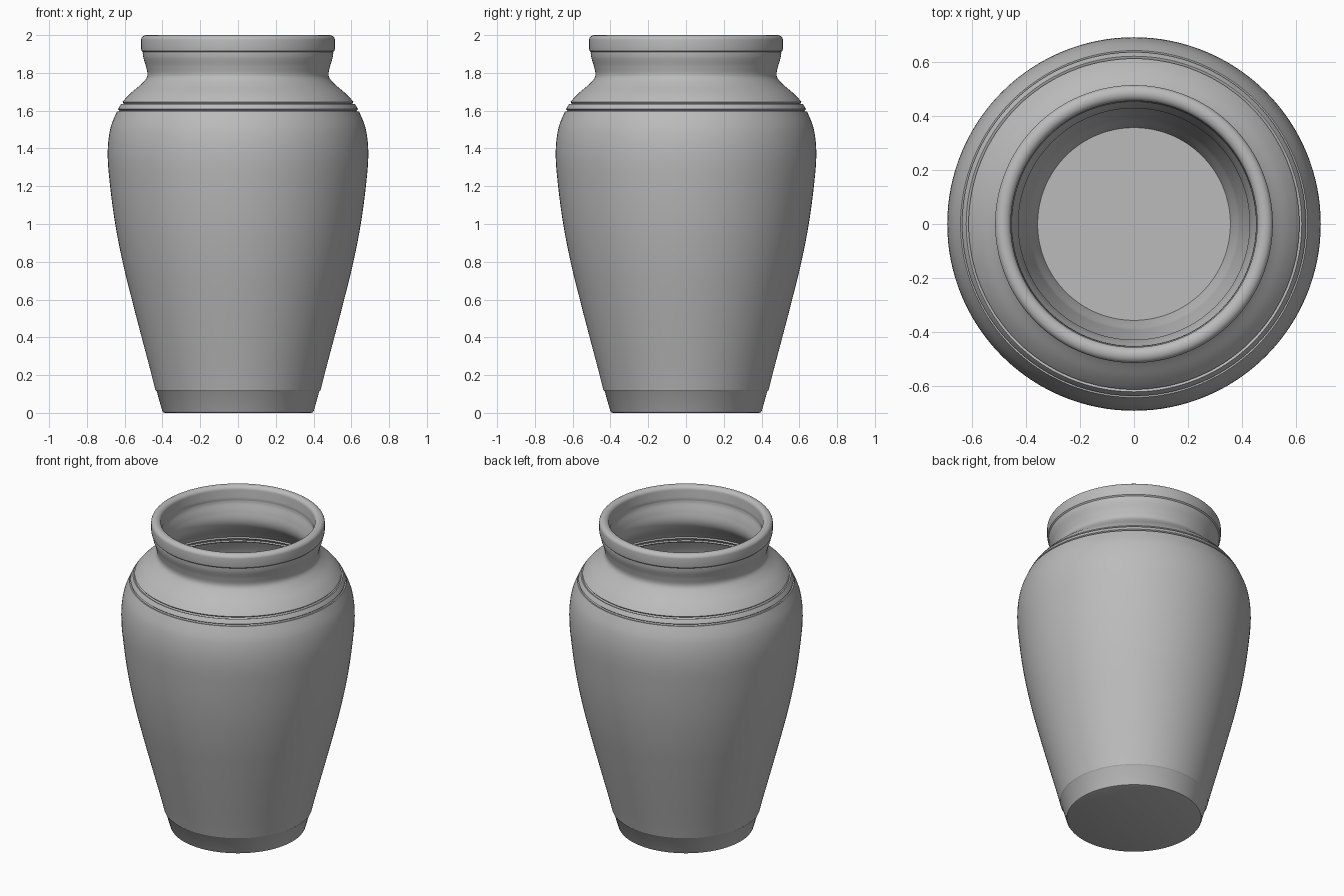
import bpy
import bmesh
import math
from mathutils import Vector

cube = bpy.data.objects.get("Cube")
if cube:
    bpy.data.objects.remove(cube, do_unlink=True)

WALL = 0.052
SEGMENTS = 128
GROOVES = (1.602, 1.64)

# Control points (height, radius) of the body from foot to lip
BODY = [(0.12, 0.437), (0.2, 0.457), (0.4, 0.51), (0.6, 0.562), (0.8, 0.611),
        (1.0, 0.65), (1.2, 0.677), (1.37, 0.69), (1.5, 0.677), (1.6, 0.639),
        (1.645, 0.612), (1.69, 0.571), (1.74, 0.513), (1.78, 0.481),
        (1.83, 0.486), (1.88, 0.501), (1.91, 0.505)]


def tangent(i):
    a, b = BODY[max(i - 1, 0)], BODY[min(i + 1, len(BODY) - 1)]
    return (b[1] - a[1]) / (b[0] - a[0])


def radius(z):
    """Smooth radius of the body at height z."""
    i = max(k for k in range(len(BODY) - 1) if BODY[k][0] <= z)
    (z0, r0), (z1, r1) = BODY[i], BODY[i + 1]
    h = z1 - z0
    t = (z - z0) / h
    return ((1 + 2 * t) * (1 - t) ** 2 * r0 + t * (1 - t) ** 2 * h * tangent(i)
            + t * t * (3 - 2 * t) * r1 + t * t * (t - 1) * h * tangent(i + 1))


def wall(depth):
    """Body profile pushed inward by depth, with the shoulder grooves."""
    zs = {z0 + (z1 - z0) * k / 6
          for (z0, _), (z1, _) in zip(BODY, BODY[1:]) for k in range(6)}
    zs = {z for z in zs if all(abs(z - g) > 0.008 for g in GROOVES)}
    zs |= {g + d for g in GROOVES for d in (-0.006, -0.004, 0.004, 0.006)}
    points = []
    for z in sorted(zs):
        e = 0.001
        low, high = max(z - e, BODY[0][0]), z + e
        slope = (radius(high) - radius(low)) / (high - low)
        normal = Vector((1, -slope)).normalized()
        cut = 0.009 if any(abs(z - g) < 0.005 for g in GROOVES) else 0
        points.append(Vector((radius(z), z)) - normal * (depth + cut))
    return [tuple(p) for p in points]


# Whole cross-section: underside, foot, outer wall, lip, inner wall, floor
foot = [(0, 0), (0.388, 0), (0.396, 0.003), (0.401, 0.01), (0.43, 0.113)]
lip = [(0.504, 1.91), (0.511, 1.917), (0.513, 1.93), (0.513, 1.975)]
lip += [(0.484 + 0.029 * math.cos(a), 1.975 + 0.025 * math.sin(a))
        for a in (math.pi * k / 12 for k in range(1, 13))]
lip += [(0.453, 1.93), (0.451, 1.915)]
floor = [(0.377, 0.113), (0.356, 0.05), (0, 0.05)]
section = foot + wall(0) + lip + wall(WALL)[::-1] + floor

# Turn the section around the upright axis
bm = bmesh.new()
verts = [bm.verts.new((r, 0, z)) for r, z in section]
edges = [bm.edges.new(pair) for pair in zip(verts, verts[1:])]
bmesh.ops.spin(bm, geom=verts + edges, axis=(0, 0, 1), cent=(0, 0, 0),
               angle=2 * math.pi, steps=SEGMENTS)
bmesh.ops.remove_doubles(bm, verts=bm.verts, dist=0.0002)
bmesh.ops.recalc_face_normals(bm, faces=bm.faces)
mesh = bpy.data.meshes.new("vase")
bm.to_mesh(mesh)
bm.free()

# Plain grey clay
clay = bpy.data.materials.new("grey_clay")
clay.use_nodes = True
colour = (0.5, 0.5, 0.5, 1)
clay.diffuse_color = colour
clay.node_tree.nodes["Principled BSDF"].inputs["Base Color"].default_value = colour
mesh.materials.append(clay)

vase = bpy.data.objects.new("vase", mesh)
bpy.context.collection.objects.link(vase)
bpy.ops.object.select_all(action="DESELECT")
vase.select_set(True)
bpy.context.view_layer.objects.active = vase
bpy.ops.object.shade_smooth_by_angle(angle=math.radians(30))
